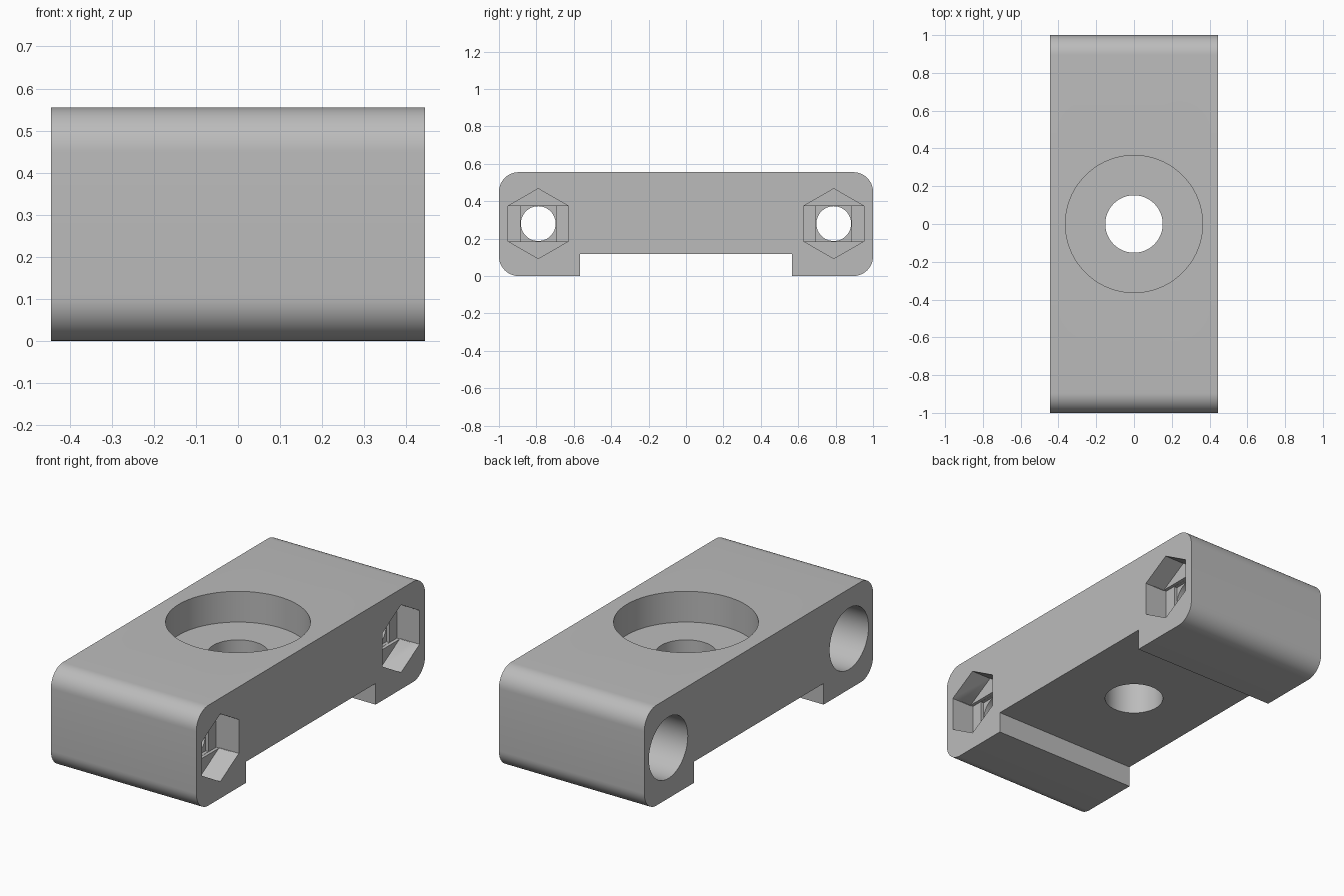
import bpy, bmesh, math
from mathutils import Matrix, Vector

cube = bpy.data.objects.get("Cube")
if cube:
    bpy.data.objects.remove(cube, do_unlink=True)

HALF_X, HEIGHT, CORNER = 0.445, 0.555, 0.105
NOTCH_Y, NOTCH_Z = 0.567, 0.117
BOLT_Y, BOLT_Z = 0.79, 0.28
NUT_DEPTH, LAYER = 0.12, 0.018

grey = bpy.data.materials.new("plain grey")
grey.use_nodes = True
colour = (0.5, 0.5, 0.5, 1)
grey.diffuse_color = colour
grey.node_tree.nodes["Principled BSDF"].inputs["Base Color"].default_value = colour


def prism(name, outline, start, direction):
    """Extrude a closed outline of points along a direction."""
    bm = bmesh.new()
    face = bm.faces.new([bm.verts.new(Vector(p) + Vector(start)) for p in outline])
    out = bmesh.ops.extrude_face_region(bm, geom=[face])
    moved = [v for v in out["geom"] if isinstance(v, bmesh.types.BMVert)]
    bmesh.ops.translate(bm, verts=moved, vec=direction)
    bmesh.ops.recalc_face_normals(bm, faces=bm.faces)
    mesh = bpy.data.meshes.new(name)
    bm.to_mesh(mesh)
    bm.free()
    mesh.materials.append(grey)
    obj = bpy.data.objects.new(name, mesh)
    bpy.context.collection.objects.link(obj)
    return obj


def arc(cy, cz, r, start, sweep, steps):
    angles = [math.radians(start + sweep * i / steps) for i in range(steps + 1)]
    return [(0, cy + r * math.cos(a), cz + r * math.sin(a)) for a in angles]


def ring(r, sides, start=0):
    return arc(0, 0, r, start, 360, sides)[:-1]


def rectangle(hy, hz):
    return [(0, -hy, -hz), (0, hy, -hz), (0, hy, hz), (0, -hy, hz)]


# Body: rounded side profile with a channel underneath
inner_y = 1 - CORNER
half = [(0, NOTCH_Y, NOTCH_Z), (0, NOTCH_Y, 0)]
half += arc(inner_y, CORNER, CORNER, -90, 90, 12)
half += arc(inner_y, HEIGHT - CORNER, CORNER, 0, 90, 12)
profile = half + [(0, -y, z) for _, y, z in reversed(half)]
body = prism("clamp_body", profile, (-HALF_X, 0, 0), (2 * HALF_X, 0, 0))

cutters = []


def bore_x(name, outline, y, x0, x1):
    cutters.append(prism(name, outline, (x0, y, BOLT_Z), (x1 - x0, 0, 0)))


# Bolt bores: round head recess, through hole, stepped hex nut pocket
nut_floor = HALF_X - NUT_DEPTH
for side, y in (("front", -BOLT_Y), ("back", BOLT_Y)):
    bore_x(side + "_nut_pocket", ring(0.187, 6, 90), y, nut_floor, HALF_X + 0.1)
    bore_x(side + "_nut_slot", rectangle(0.1605, 0.0955), y, nut_floor - LAYER, HALF_X - 0.05)
    bore_x(side + "_nut_square", rectangle(0.0945, 0.0945), y, nut_floor - 2 * LAYER, HALF_X - 0.06)
    bore_x(side + "_bolt_hole", ring(0.093, 48), y, -HALF_X - 0.1, HALF_X - 0.07)
    bore_x(side + "_head_recess", ring(0.17, 64), y, -HALF_X - 0.1, -HALF_X + 0.22)

# Centre bore: wide recess on top and a hole down into the channel
turn = Matrix.Rotation(math.radians(90), 3, "Y")
for name, r, z0 in (("centre_recess", 0.363, HEIGHT - 0.17), ("centre_hole", 0.152, -0.1)):
    outline = [turn @ Vector(p) for p in ring(r, 96)]
    cutters.append(prism(name, outline, (0, 0, z0), (0, 0, HEIGHT + 0.1 - z0)))

# Cut the bores, then drop the cutters
for cutter in cutters:
    mod = body.modifiers.new(cutter.name, "BOOLEAN")
    mod.operation, mod.solver, mod.object = "DIFFERENCE", "EXACT", cutter
bpy.context.view_layer.objects.active = body
body.select_set(True)
for mod in list(body.modifiers):
    bpy.ops.object.modifier_apply(modifier=mod.name)
for cutter in cutters:
    bpy.data.objects.remove(cutter, do_unlink=True)

bpy.ops.object.shade_smooth_by_angle(angle=math.radians(30))
